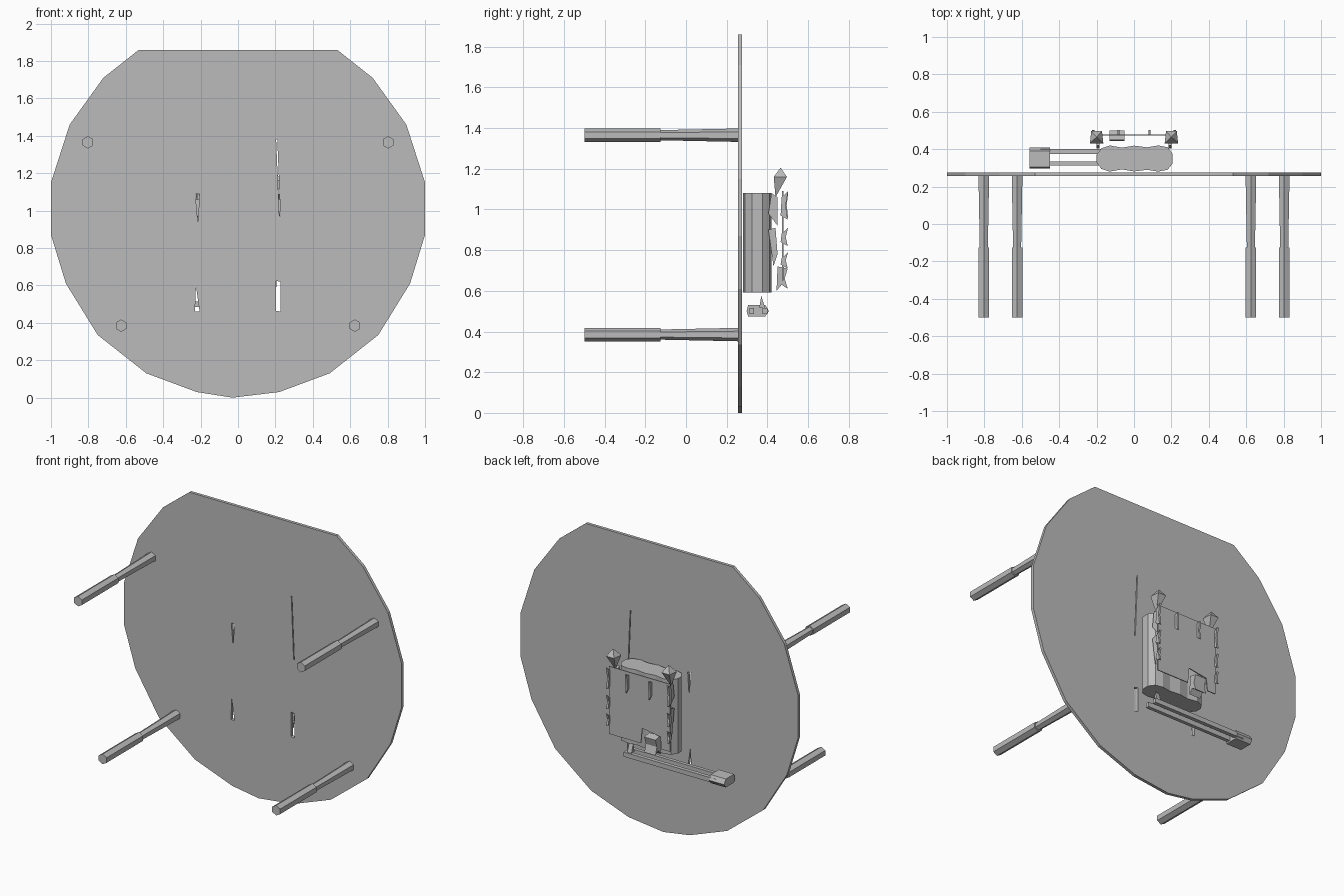
import bpy, bmesh, math

cube = bpy.data.objects.get("Cube")
if cube:
    bpy.data.objects.remove(cube, do_unlink=True)

grey = bpy.data.materials.new("plain grey")
grey.use_nodes = True
COLOUR = (0.5, 0.5, 0.5, 1)
grey.diffuse_color = COLOUR
grey.node_tree.nodes["Principled BSDF"].inputs["Base Color"].default_value = COLOUR


def make(name, bm):
    bmesh.ops.recalc_face_normals(bm, faces=bm.faces)
    mesh = bpy.data.meshes.new(name)
    bm.to_mesh(mesh)
    bm.free()
    mesh.materials.append(grey)
    ob = bpy.data.objects.new(name, mesh)
    bpy.context.collection.objects.link(ob)
    return ob


def add_prism(bm, pts, axis, lo, hi):
    """Extrude a 2D outline along an axis; outline uses the other two axes in order."""
    def place(p, d):
        c = list(p)
        c.insert("xyz".index(axis), d)
        return bm.verts.new(c)
    a = [place(p, lo) for p in pts]
    b = [place(p, hi) for p in pts]
    bm.faces.new(a)
    bm.faces.new(b[::-1])
    for i in range(len(pts)):
        j = (i + 1) % len(pts)
        bm.faces.new((a[i], a[j], b[j], b[i]))


def prism(name, pts, axis, lo, hi):
    bm = bmesh.new()
    add_prism(bm, pts, axis, lo, hi)
    return make(name, bm)


def box_pts(x0, x1, y0, y1):
    return [(x0, y0), (x1, y0), (x1, y1), (x0, y1)]


# Round panel with a flat top edge
half = [(0.53, 1.86), (0.72, 1.71), (0.9, 1.46), (1, 1.15), (1, 0.87),
        (0.92, 0.61), (0.75, 0.335), (0.49, 0.13), (0.22, 0.03)]
outline = half + [(-0.03, 0)] + [(-x, z) for x, z in reversed(half)]
panel = prism("round_panel", outline, "y", 0.256, 0.276)

# Narrow slots cut through the panel
slots = [
    [(0.204, 1.38), (0.21, 1.38), (0.227, 0.97), (0.221, 0.97)],
    [(-0.228, 1.09), (-0.205, 1.09), (-0.215, 0.94)],
    [(-0.225, 0.6), (-0.205, 0.46), (-0.23, 0.46)],
    [(0.202, 0.625), (0.227, 0.62), (0.227, 0.46), (0.202, 0.465)],
]
bm = bmesh.new()
for s in slots:
    add_prism(bm, s, "y", 0.2, 0.33)
cutter = make("slot_cutter", bm)
cutter.hide_render = True
mod = panel.modifiers.new("slots", "BOOLEAN")
mod.object = cutter
mod.solver = "EXACT"
bpy.context.view_layer.objects.active = panel
bpy.ops.object.modifier_apply(modifier=mod.name)
bpy.data.objects.remove(cutter, do_unlink=True)


# Four two-section legs
def leg_section(name, x, z, y0, y1, r0, r1):
    bpy.ops.mesh.primitive_cone_add(
        vertices=6, radius1=r0, radius2=r1, depth=y1 - y0,
        location=(x, (y0 + y1) / 2, z), rotation=(-math.pi / 2, 0, 0))
    ob = bpy.context.object
    ob.name = name
    ob.data.materials.append(grey)


for side, sx in (("left", 1), ("right", -1)):
    for level, x, z in (("upper", 0.803, 1.365), ("lower", 0.625, 0.385)):
        leg_section(f"{level}_{side}_leg_tip", sx * x, z, -0.5, -0.125, 0.033, 0.033)
        leg_section(f"{level}_{side}_leg_base", sx * x, z, -0.125, 0.258, 0.025, 0.033)

# Scalloped housing behind the panel
back = [(-0.2, 0.37), (-0.175, 0.405), (-0.13, 0.42), (-0.065, 0.408),
        (0, 0.419), (0.07, 0.41), (0.13, 0.42), (0.18, 0.41), (0.207, 0.375)]
housing = prism("housing", back + [(x, 0.7 - y) for x, y in reversed(back)],
                "z", 0.592, 1.08)

# Thin back plate with a notch in the lower edge
prism("back_plate", [(-0.22, 1.09), (0.22, 1.09), (0.22, 0.65), (-0.01, 0.65),
                     (-0.02, 0.75), (-0.15, 0.73), (-0.16, 0.65), (-0.22, 0.65)],
      "y", 0.473, 0.479)

# Bracket standing in the notch
prism("notch_bracket", [(0.45, 0.72), (0.5, 0.71), (0.485, 0.66), (0.5, 0.61),
                        (0.47, 0.63), (0.445, 0.6)], "x", -0.13, -0.05)


def spike(name, x, y, z0, z1, peak, r):
    """Four-sided flared spike: narrow foot, wide shoulder, pointed top."""
    bm = bmesh.new()
    foot = bm.verts.new((x, y - 0.02, z0))
    top = bm.verts.new((x, y + 0.005, peak))
    ring = [bm.verts.new((x + dx * r, y + dy * r, z1))
            for dx, dy in ((-1, -0.8), (1, -0.8), (0.8, 1), (-0.8, 1))]
    for i in range(4):
        bm.faces.new((ring[i], ring[(i + 1) % 4], top))
        bm.faces.new((ring[(i + 1) % 4], ring[i], foot))
    make(name, bm)


# Corner spikes and edge fins, mirrored left and right
for side, sx in (("left", 1), ("right", -1)):
    spike(f"{side}_corner_spike", sx * 0.2, 0.46, 1.06, 1.16, 1.205, 0.036)
    for i, (z0, z1) in enumerate(((0.95, 1.09), (0.82, 0.91), (0.71, 0.79))):
        prism(f"{side}_edge_fin_{i + 1}",
              [(0.465, z0 + 0.02), (0.5, z0), (0.49, (z0 + z1) / 2),
               (0.502, z1), (0.47, z1 - 0.03)],
              "x", sx * 0.212, sx * 0.225)
    prism(f"{side}_face_fin", [(0.479, 0.98), (0.502, 0.96), (0.495, 1.02), (0.502, 1.08),
                               (0.479, 1.07)], "x", sx * 0.083 - 0.006, sx * 0.083 + 0.006)
    prism(f"{side}_upper_clip", [(0.405, 0.98), (0.45, 0.92), (0.45, 1.06), (0.42, 1.08)],
          "x", sx * 0.185, sx * 0.2)
    prism(f"{side}_lower_clip", [(0.405, 0.9), (0.43, 0.72), (0.45, 0.78), (0.44, 0.91)],
          "x", sx * 0.185, sx * 0.2)

# Twin rails with an end block below the housing
for name, y0, y1 in (("front_rail", 0.312, 0.335), ("rear_rail", 0.375, 0.4)):
    prism(name, box_pts(y0, y1, 0.485, 0.515), "x", -0.5, 0.17)
prism("rail_end_block", [(0.305, 0.475), (0.39, 0.475), (0.408, 0.5), (0.39, 0.53),
                         (0.305, 0.53), (0.298, 0.5)], "x", -0.56, -0.45)
prism("rail_catch", [(0.36, 0.515), (0.39, 0.515), (0.37, 0.575)], "x", 0.12, 0.15)
